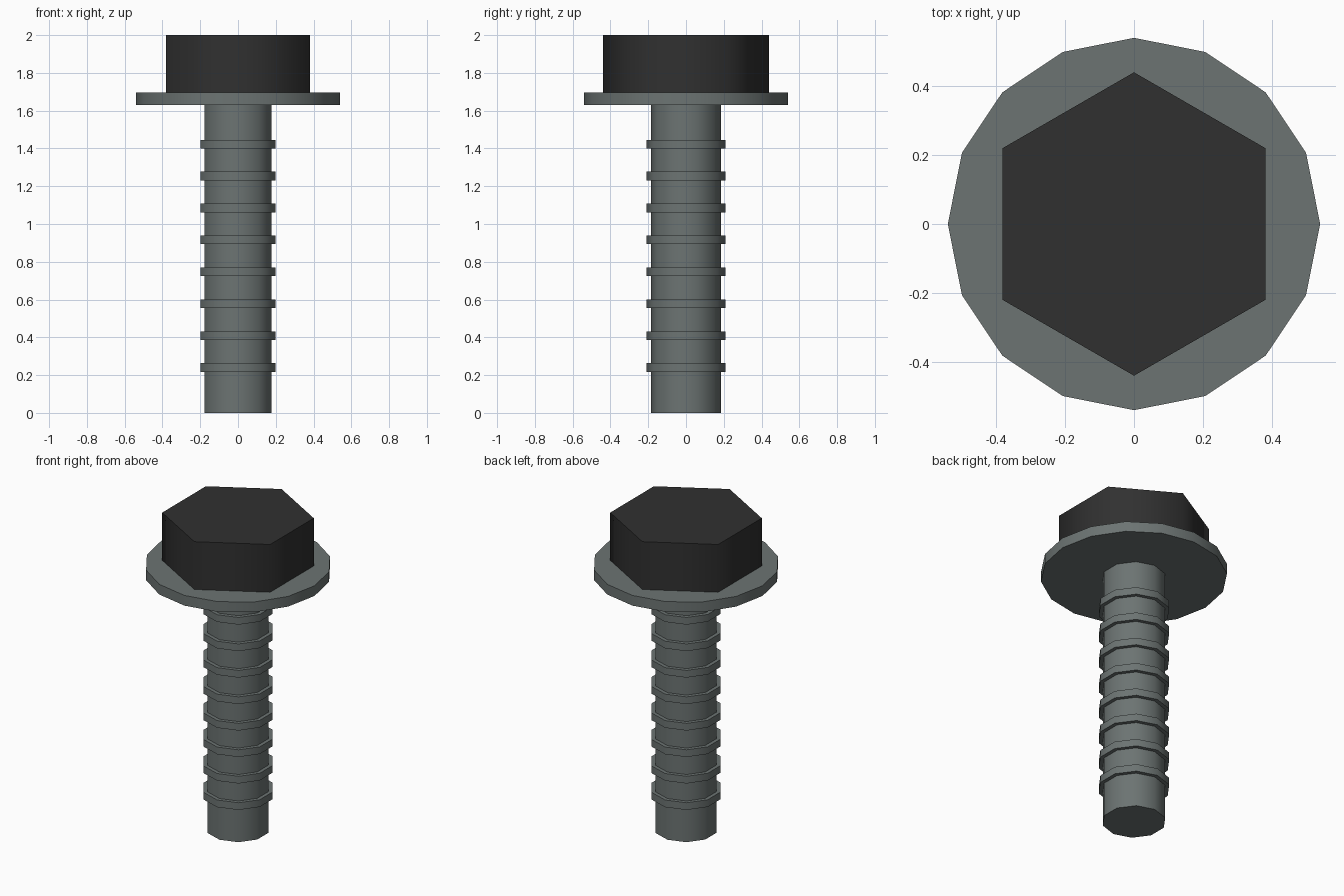
import bpy
import math

cube = bpy.data.objects.get("Cube")
if cube:
    bpy.data.objects.remove(cube, do_unlink=True)


def make_material(name, colour):
    mat = bpy.data.materials.new(name)
    mat.use_nodes = True
    mat.diffuse_color = (*colour, 1)
    bsdf = next(n for n in mat.node_tree.nodes if n.type == "BSDF_PRINCIPLED")
    bsdf.inputs["Base Color"].default_value = (*colour, 1)
    return mat


def prism(name, sides, radius, bottom, top, mat):
    """Upright cylinder with a corner on +y, smooth sides and sharp caps."""
    bpy.ops.mesh.primitive_cylinder_add(
        vertices=sides, radius=radius, depth=top - bottom,
        location=(0, 0, (bottom + top) / 2))
    obj = bpy.context.object
    obj.name = name
    obj.data.materials.append(mat)
    bpy.ops.object.shade_smooth_by_angle(angle=math.radians(70))
    return obj


steel = make_material("grey steel", (0.15, 0.174, 0.17))
black = make_material("black head", (0.03, 0.03, 0.03))

# Shank, washer flange and hexagonal head
prism("shank", 10, 0.186, 0, 1.64, steel)
prism("washer", 16, 0.54, 1.63, 1.695, steel)
prism("hex_head", 6, 0.44, 1.695, 2, black)

# Raised thread rings, evenly spaced up the shank
for i in range(8):
    z = 0.24 + 0.169 * i
    prism(f"thread_ring_{i + 1}", 10, 0.21, z - 0.023, z + 0.023, steel)
